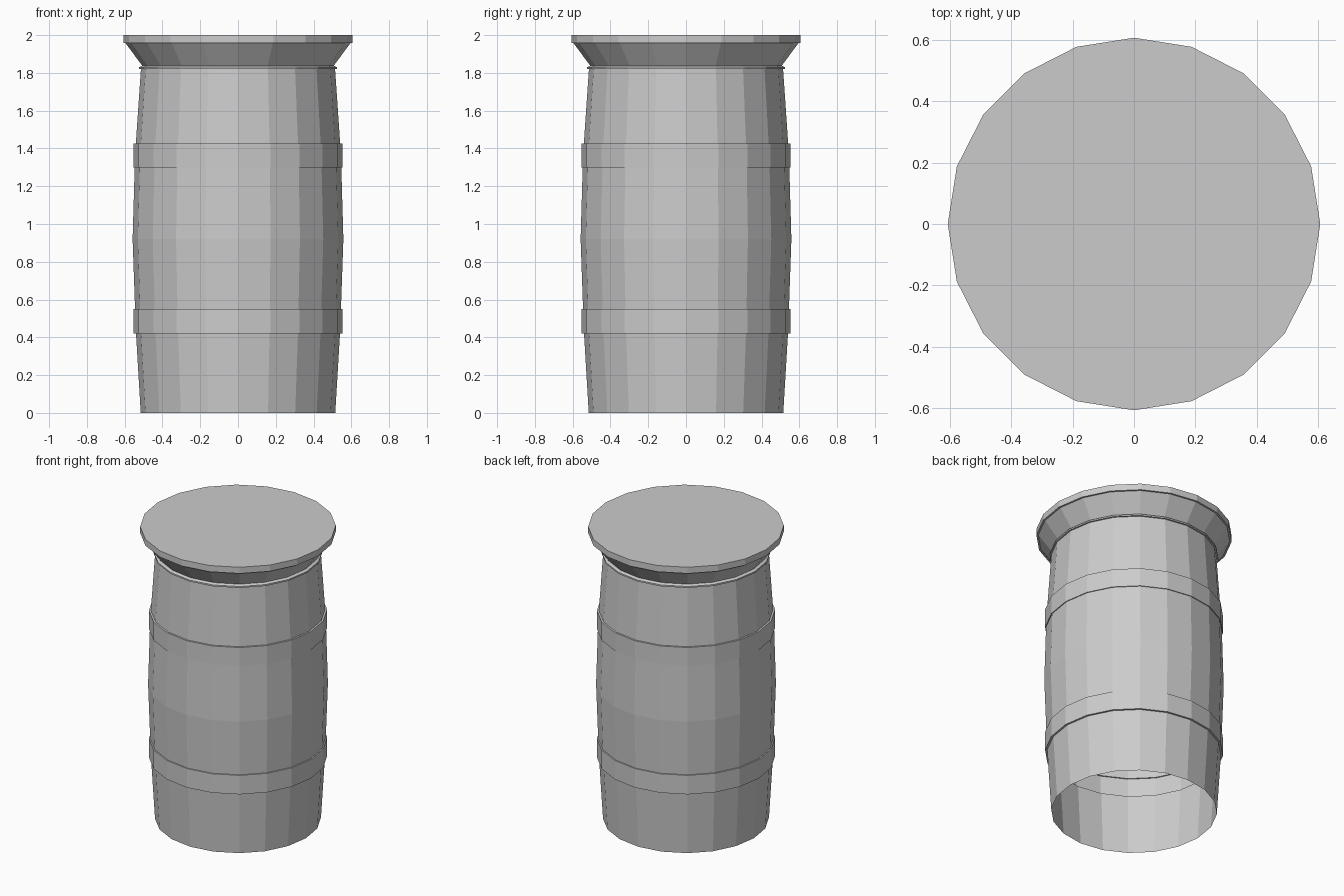
import bpy
import bmesh
from math import cos, sin, tau

cube = bpy.data.objects.get("Cube")
if cube:
    bpy.data.objects.remove(cube, do_unlink=True)

SIDES = 20

# One plain grey for the whole barrel
grey = bpy.data.materials.new("plain_grey")
grey.use_nodes = True
colour = (0.6, 0.6, 0.6, 1)
grey.diffuse_color = colour
grey.node_tree.nodes["Principled BSDF"].inputs["Base Color"].default_value = colour


def lathe(name, profile, cap_top=False):
    """Spin (radius, height) points, listed bottom to top, into a flat-shaded shell."""
    bm = bmesh.new()
    rings = [[bm.verts.new((r * cos(tau * i / SIDES), r * sin(tau * i / SIDES), z))
              for i in range(SIDES)] for r, z in profile]
    for low, high in zip(rings, rings[1:]):
        for i in range(SIDES):
            j = (i + 1) % SIDES
            bm.faces.new((low[i], low[j], high[j], high[i]))
    if cap_top:
        bm.faces.new(rings[-1])
    mesh = bpy.data.meshes.new(name)
    bm.to_mesh(mesh)
    bm.free()
    mesh.materials.append(grey)
    obj = bpy.data.objects.new(name, mesh)
    bpy.context.collection.objects.link(obj)
    return obj


# Bulging body, open below, with two hoops stepped out of the wall
HOOP = 0.553
lathe("barrel_body", [
    (0.515, 0.0),
    (0.54, 0.42), (HOOP, 0.42), (HOOP, 0.55), (0.545, 0.55),
    (0.558, 0.92),
    (0.547, 1.30), (HOOP, 1.30), (HOOP, 1.425), (0.541, 1.425),
    (0.514, 1.82),
])

# Thin collar, flared neck and flat lid
lathe("flared_lid", [
    (0.514, 1.82), (0.525, 1.82), (0.525, 1.83), (0.507, 1.838),
    (0.595, 1.957), (0.607, 1.957), (0.607, 2.0),
], cap_top=True)
